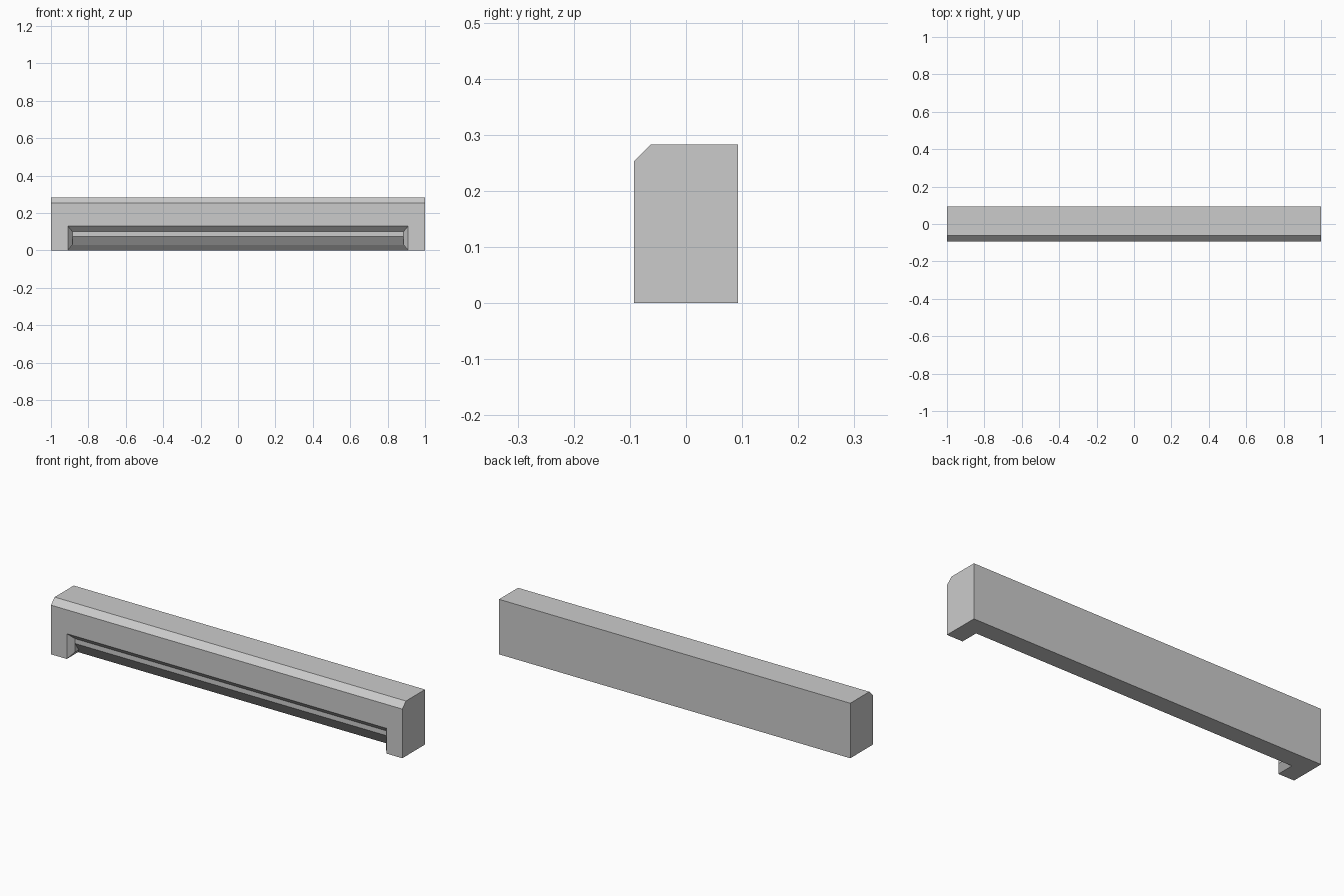
import bpy
import bmesh

cube = bpy.data.objects.get("Cube")
if cube:
    bpy.data.objects.remove(cube, do_unlink=True)

grey = bpy.data.materials.new("light_grey")
grey.use_nodes = True
colour = (0.6, 0.6, 0.6, 1)
grey.diffuse_color = colour
grey.node_tree.nodes["Principled BSDF"].inputs["Base Color"].default_value = colour

FRONT, BACK, TOP = -0.0925, 0.0925, 0.283
OPEN, INNER = 0.91, 0.885      # half widths of the recess at its rim and inside
BEVEL = 0.03
STEP = FRONT + BEVEL

# Each named point is (half width, y, z), made on both ends of the bar
points = {
    "back_low": (1, BACK, 0),
    "back_top": (1, BACK, TOP),
    "bevel_top": (1, STEP, TOP),
    "bevel_low": (1, FRONT, TOP - BEVEL),
    "front_low": (1, FRONT, 0),
    "rim_low": (OPEN, FRONT, 0),
    "rim_top": (OPEN, FRONT, 0.13),
    "grip_top": (INNER, STEP, 0.10),
    "grip_mid": (INNER, STEP, 0.075),
    "grip_low": (INNER, -0.03, 0.03),
    "grip_base": (OPEN, 0, 0),
    "side_low": (INNER, STEP, 0.03),
}

bm = bmesh.new()
left = {n: bm.verts.new(p) for n, p in points.items()}
right = {n: bm.verts.new((-x, y, z)) for n, (x, y, z) in points.items()}


def span(names):
    """Strips running along the bar between consecutive points."""
    for a, b in zip(names, names[1:]):
        bm.faces.new((left[a], left[b], right[b], right[a]))


def across(names):
    """One face that joins the left points to their mirrored partners."""
    bm.faces.new([left[n] for n in names] + [right[n] for n in reversed(names)])


# Outer shell: back, top and bevel
span(["back_low", "back_top", "bevel_top", "bevel_low"])
# Recess: sloped ceiling, back strip and undercut grip
span(["rim_top", "grip_top", "grip_mid", "grip_low", "grip_base"])
# Notched front and underside
across(["bevel_low", "front_low", "rim_low", "rim_top"])
across(["back_low", "front_low", "rim_low", "grip_base"])

# Bar ends and bevelled recess sides
for side in (left, right):
    for names in (
        ["back_low", "back_top", "bevel_top", "bevel_low", "front_low"],
        ["rim_top", "rim_low", "side_low", "grip_top"],
        ["grip_top", "side_low", "grip_low", "grip_mid"],
        ["rim_low", "grip_base", "grip_low", "side_low"],
    ):
        bm.faces.new([side[n] for n in names])

bmesh.ops.recalc_face_normals(bm, faces=bm.faces)
mesh = bpy.data.meshes.new("recessed_bar")
bm.to_mesh(mesh)
bm.free()
mesh.materials.append(grey)
bar = bpy.data.objects.new("recessed_bar", mesh)
bpy.context.collection.objects.link(bar)
